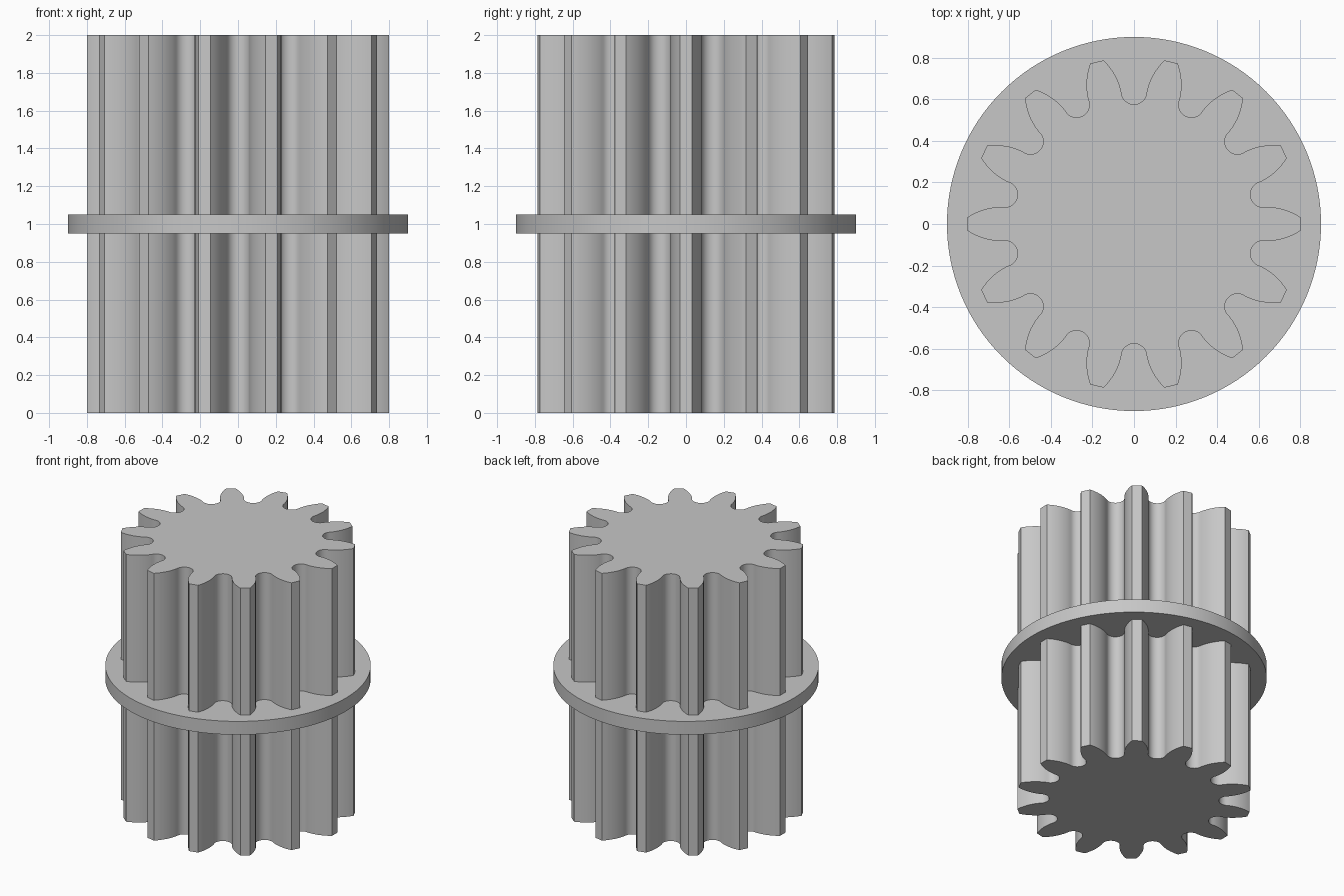
import bpy, bmesh
from math import sin, cos, pi

cube = bpy.data.objects.get("Cube")
if cube:
    bpy.data.objects.remove(cube, do_unlink=True)

TEETH = 14
PITCH = 2 * pi / TEETH

metal = bpy.data.materials.new("plain grey")
metal.use_nodes = True
colour = (0.57, 0.57, 0.57, 1)
metal.diffuse_color = colour
metal.node_tree.nodes["Principled BSDF"].inputs["Base Color"].default_value = colour


def turn(x, y, a):
    return x * cos(a) - y * sin(a), x * sin(a) + y * cos(a)


def extrude_outline(name, outline, bottom, top):
    """Closed prism from a flat outline, smooth round the sides."""
    bm = bmesh.new()
    base = bm.faces.new([bm.verts.new((x, y, bottom)) for x, y in outline])
    result = bmesh.ops.extrude_face_region(bm, geom=[base], use_keep_orig=True)
    raised = [v for v in result["geom"] if isinstance(v, bmesh.types.BMVert)]
    bmesh.ops.translate(bm, verts=raised, vec=(0, 0, top - bottom))
    bmesh.ops.recalc_face_normals(bm, faces=bm.faces)
    mesh = bpy.data.meshes.new(name)
    bm.to_mesh(mesh)
    bm.free()
    mesh.materials.append(metal)
    obj = bpy.data.objects.new(name, mesh)
    bpy.context.collection.objects.link(obj)
    bpy.ops.object.select_all(action="DESELECT")
    obj.select_set(True)
    bpy.context.view_layer.objects.active = obj
    bpy.ops.object.shade_smooth_by_angle(angle=pi / 6)
    return obj


# Tooth flank from root to tip: distance from the axis, half width
flank = [(0.66, 0.081), (0.685, 0.078), (0.71, 0.073), (0.735, 0.065),
         (0.76, 0.055), (0.78, 0.045), (0.8, 0.033)]
ROOT_CENTRE, ROOT_RADIUS, ROOT_STEPS = 0.637, 0.0615, 14

# Gear outline: each tooth followed by a round-bottomed gap
gear_outline = []
for k in range(TEETH):
    a = k * PITCH
    gear_outline += [turn(r, -w, a) for r, w in flank]
    gear_outline += [turn(r, w, a) for r, w in reversed(flank)]
    for i in range(ROOT_STEPS + 1):
        t = pi * i / ROOT_STEPS
        gear_outline.append(turn(ROOT_CENTRE - ROOT_RADIUS * sin(t),
                                 -ROOT_RADIUS * cos(t), a + PITCH / 2))
extrude_outline("toothed_shaft", gear_outline, 0, 2)

# Thin round collar at mid height
collar_outline = [turn(0.9, 0, 2 * pi * i / 128) for i in range(128)]
extrude_outline("collar_disc", collar_outline, 0.95, 1.05)
